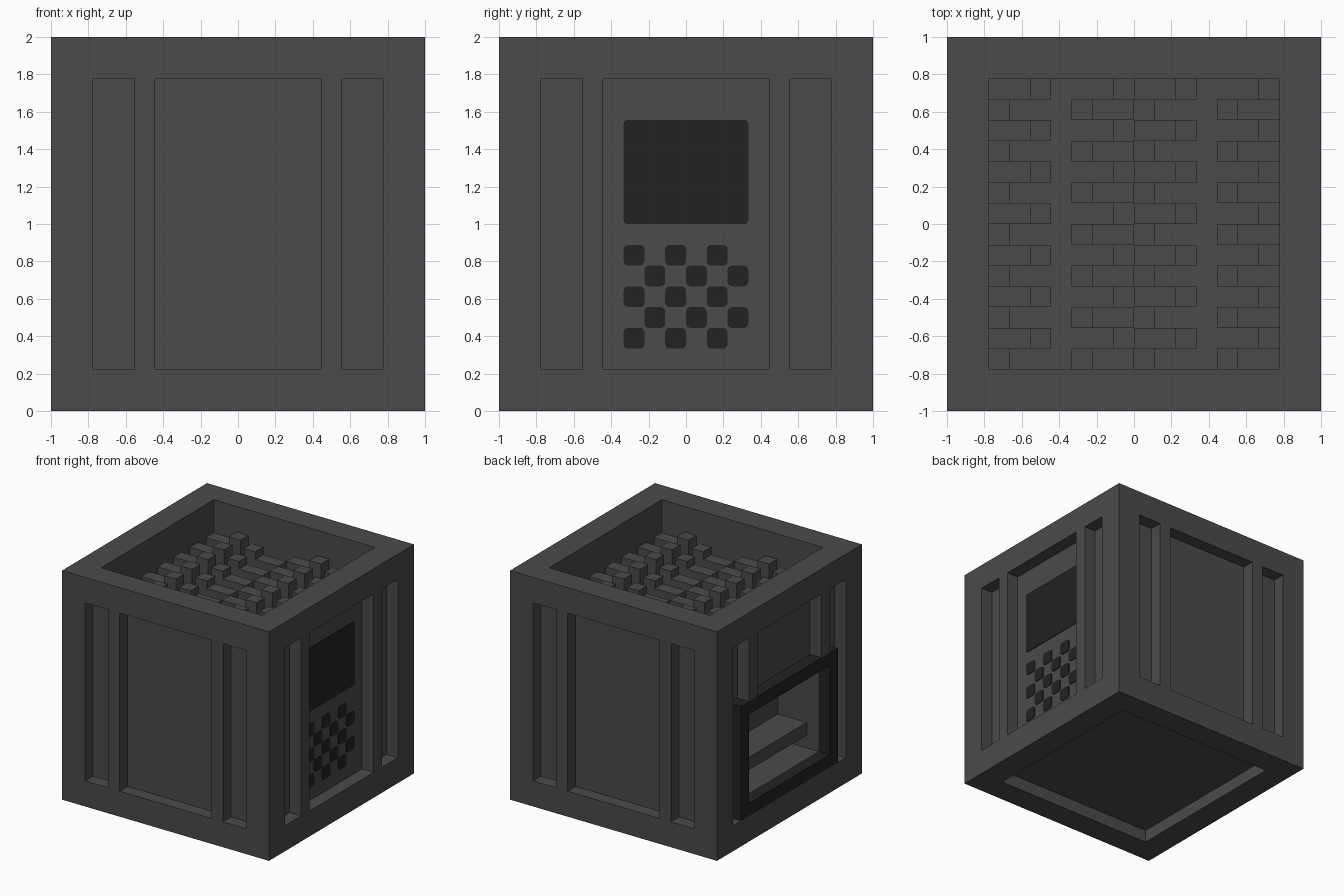
import bpy, bmesh, math

cube = bpy.data.objects.get("Cube")
if cube:
    bpy.data.objects.remove(cube, do_unlink=True)

U = 2 / 18  # block grid step


def material(name, rgb):
    m = bpy.data.materials.new(name)
    m.use_nodes = True
    m.diffuse_color = (*rgb, 1)
    bsdf = m.node_tree.nodes["Principled BSDF"]
    bsdf.inputs["Base Color"].default_value = (*rgb, 1)
    bsdf.inputs["Roughness"].default_value = 0.8
    return m


GREY = material("dark grey", (0.069, 0.069, 0.069))
BLACK = material("near black", (0.016, 0.016, 0.016))


def finish(name, bm, mat):
    bmesh.ops.recalc_face_normals(bm, faces=bm.faces)
    me = bpy.data.meshes.new(name)
    bm.to_mesh(me)
    bm.free()
    me.materials.append(mat)
    ob = bpy.data.objects.new(name, me)
    bpy.context.collection.objects.link(ob)
    return ob


def boxes(name, specs, mat):
    """One object from boxes (x0, x1, y0, y1, z0, z1) in grid steps."""
    bm = bmesh.new()
    for x0, x1, y0, y1, z0, z1 in specs:
        vs = bmesh.ops.create_cube(bm, size=1)["verts"]
        for v in vs:
            v.co.x = U * (x0 if v.co.x < 0 else x1)
            v.co.y = U * (y0 if v.co.y < 0 else y1)
            v.co.z = U * (z0 if v.co.z < 0 else z1)
    return finish(name, bm, mat)


def plates(name, rects, x, thick, radius, mat):
    """Thin round-cornered plates facing +x; rects are (y0, y1, z0, z1)."""
    bm = bmesh.new()
    for y0, y1, z0, z1 in rects:
        y0, y1, z0, z1 = y0 * U, y1 * U, z0 * U, z1 * U
        centres = [(y1 - radius, z1 - radius), (y0 + radius, z1 - radius),
                   (y0 + radius, z0 + radius), (y1 - radius, z0 + radius)]
        ring = []
        for i, (cy, cz) in enumerate(centres):
            for k in range(5):
                a = math.pi / 2 * (i + k / 4)
                ring.append(bm.verts.new((x, cy + radius * math.cos(a),
                                          cz + radius * math.sin(a))))
        face = bm.faces.new(ring)
        ext = bmesh.ops.extrude_face_region(bm, geom=[face])["geom"]
        for v in ext:
            if isinstance(v, bmesh.types.BMVert):
                v.co.x += thick
    return finish(name, bm, mat)


# Body: a block with a recess in every side and a chamber in its right-hand side
body = boxes("body", [(-9, 9, -9, 9, 0, 18)], GREY)
cuts = [
    (-7, 7, -7, 7, 12, 19),       # top bin
    (-7, 7, -7, 7, -1, 1),        # underside recess
    (-7, 7, -10, -8, 2, 16),      # front recess
    (-7, 7, 8, 10, 2, 16),        # back recess
    (8, 10, -7, 7, 2, 16),        # control side recess
    (-10, -8, -7, 7, 2, 16),      # hatch side recess
    (-8.5, -4.5, -5, 5, 3, 10),   # hatch chamber
]
cutters = []
for c in cuts:
    cutter = boxes("cutter", [c], GREY)
    cutter.hide_render = True
    mod = body.modifiers.new("cut", "BOOLEAN")
    mod.operation = "DIFFERENCE"
    mod.solver = "EXACT"
    mod.object = cutter
    cutters.append(cutter)
bpy.context.view_layer.update()
dg = bpy.context.evaluated_depsgraph_get()
cut_mesh = bpy.data.meshes.new_from_object(body.evaluated_get(dg))
body.modifiers.clear()
body.data = cut_mesh
for c in cutters:
    bpy.data.objects.remove(c, do_unlink=True)

# Upright bars standing in the side recesses
for label, s in (("left", 1), ("right", -1)):
    a, b = sorted((4 * s, 5 * s))
    boxes("front_bar_" + label, [(a, b, -9, -8, 2, 16)], GREY)
    boxes("back_bar_" + label, [(a, b, 8, 9, 2, 16)], GREY)
    boxes("control_side_bar_" + label, [(8, 9, a, b, 2, 16)], GREY)
    boxes("hatch_side_bar_" + label, [(-9, -8, a, b, 11, 16)], GREY)

# Stepped rows in the top bin, every second row mirrored
TALL, MID, LOW, BED = 16, 15.4, 14, 13
boxes("bin_floor", [(-7, 7, -7, 7, 12, BED)], GREY)
steps = []
for row in range(14):
    y = 6 - row
    for start in (-7, 0):
        for x0, x1, top in ((0, 2, MID), (2, 3, TALL), (6, 7, LOW)):
            a, b = start + x0, start + x1
            if row % 2:
                a, b = -b, -a
            steps.append((a, b, y, y + 1, BED, top))
boxes("bin_steps", steps, GREY)

# Hatch frame and the shelf in the chamber
boxes("hatch_frame", [(-9, -8, -6, -5, 2, 11), (-9, -8, 5, 6, 2, 11),
                      (-9, -8, -5, 5, 2, 3), (-9, -8, -5, 5, 10, 11)], BLACK)
boxes("chamber_shelf", [(-7, -4.5, -5, 5, 4, 5)], GREY)

# Screen and checkered vent on the control side
plates("screen", [(-3, 3, 9, 14)], 8 * U, 0.006, 0.02, BLACK)
vents = [(c - 3, c - 2, 7 - r, 8 - r)
         for r in range(5) for c in range(6) if (r + c) % 2 == 0]
plates("vent_squares", vents, 8 * U, 0.006, 0.025, BLACK)
